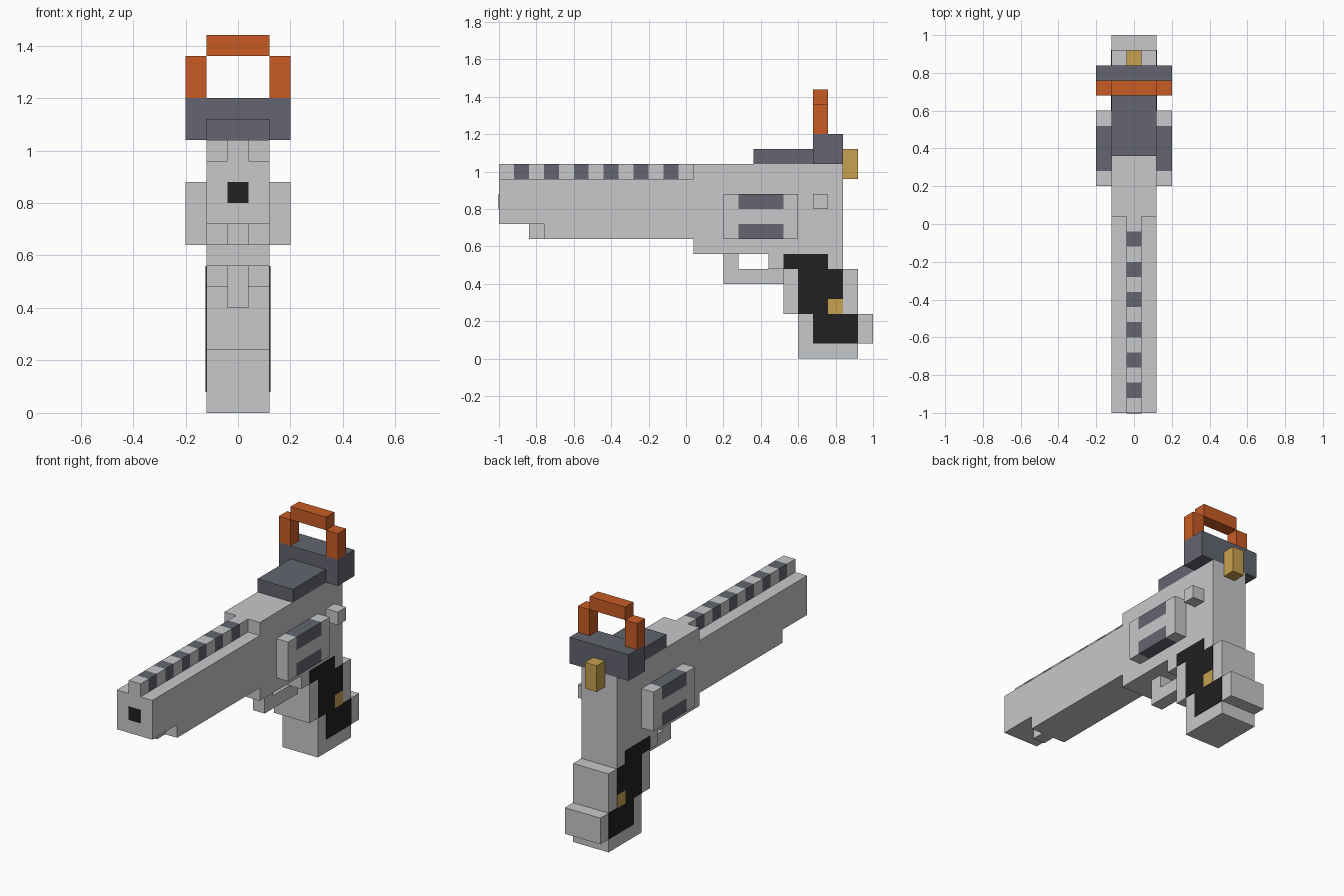
import bpy, bmesh
from mathutils import Vector

if "Cube" in bpy.data.objects:
    bpy.data.objects.remove(bpy.data.objects["Cube"])


def material(name, r, g, b):
    m = bpy.data.materials.new(name)
    m.diffuse_color = (r, g, b, 1)
    m.use_nodes = True
    m.node_tree.nodes["Principled BSDF"].inputs["Base Color"].default_value = m.diffuse_color
    return m


STEEL = material("light_steel", 0.57, 0.58, 0.59)
SLATE = material("dark_slate", 0.125, 0.13, 0.16)
ORANGE = material("orange", 0.58, 0.107, 0.018)
GOLD = material("gold", 0.58, 0.355, 0.08)
BLACK = material("black", 0.015, 0.015, 0.015)


def finish(bm, name, mats):
    bmesh.ops.recalc_face_normals(bm, faces=bm.faces)
    mesh = bpy.data.meshes.new(name)
    bm.to_mesh(mesh)
    bm.free()
    for m in mats:
        mesh.materials.append(m)
    obj = bpy.data.objects.new(name, mesh)
    bpy.context.collection.objects.link(obj)
    return obj


def box(name, x, y, z, mats, y_cuts=(), z_cuts=(), rule=None):
    """Box from ranges; optional cuts, with a rule picking the second colour."""
    bm = bmesh.new()
    bmesh.ops.create_cube(bm, size=1)
    for v in bm.verts:
        v.co = Vector([r[0] + (c + 0.5) * (r[1] - r[0]) for c, r in zip(v.co, (x, y, z))])
    cuts = [((0, c, 0), (0, 1, 0)) for c in y_cuts] + [((0, 0, c), (0, 0, 1)) for c in z_cuts]
    for co, no in cuts:
        bmesh.ops.bisect_plane(bm, geom=bm.verts[:] + bm.edges[:] + bm.faces[:],
                               plane_co=co, plane_no=no)
    if rule:
        for f in bm.faces:
            f.material_index = int(rule(f.calc_center_median()))
    return finish(bm, name, mats)


def extrude(name, profile, x0, x1, mat):
    """Side profile (y, z) extruded across x."""
    bm = bmesh.new()
    face = bm.faces.new([bm.verts.new((x0, y, z)) for y, z in profile])
    res = bmesh.ops.extrude_face_region(bm, geom=[face])
    moved = [g for g in res["geom"] if isinstance(g, bmesh.types.BMVert)]
    bmesh.ops.translate(bm, verts=moved, vec=(x1 - x0, 0, 0))
    return finish(bm, name, [mat])


# Barrel, frame and grip
extrude("barrel", [(-1, .72), (-.76, .72), (-.76, .64), (.04, .64), (.04, .96), (-1, .96)],
        -.12, .12, STEEL)
box("barrel_lug", (-.04, .04), (-.84, -.76), (.64, .72), [STEEL])
box("muzzle_hole", (-.04, .04), (-1.003, -1), (.80, .88), [BLACK])
box("frame", (-.12, .12), (.04, .84), (.56, 1.04), [STEEL])
extrude("grip", [(.44, .56), (.44, .48), (.52, .48), (.52, .24), (.6, .24), (.6, 0), (.92, 0),
                 (.92, .08), (1, .08), (1, .24), (.92, .24), (.92, .48), (.84, .48), (.84, .56)],
        -.12, .12, STEEL)
extrude("trigger_guard", [(.2, .56), (.2, .4), (.52, .4), (.52, .48), (.28, .48), (.28, .56)],
        -.04, .04, STEEL)

# Striped top rail
stripes = [(-.92 + .16 * i, -.84 + .16 * i) for i in range(6)]
box("top_rail", (-.04, .04), (-1, .04), (.96, 1.04), [STEEL, SLATE],
    y_cuts=[y for s in stripes for y in s],
    rule=lambda c: any(a < c.y < b for a, b in stripes))

# Cylinder bulges and grip inlays on both sides
inlay = [(.52, .48), (.6, .48), (.6, .24), (.68, .24), (.68, .08), (.92, .08), (.92, .24),
         (.76, .24), (.76, .32), (.84, .32), (.84, .48), (.76, .48), (.76, .56), (.52, .56)]
for side, s in (("left", -1), ("right", 1)):
    box(side + "_cylinder", sorted((s * .12, s * .2)), (.2, .6), (.64, .88), [STEEL, SLATE],
        y_cuts=(.28, .52), z_cuts=(.72, .80),
        rule=lambda c: .28 < c.y < .52 and not .72 < c.z < .80)
    extrude(side + "_grip_inlay", inlay, s * .12, s * .123, BLACK)
    box(side + "_grip_stud", sorted((s * .12, s * .123)), (.76, .84), (.24, .32), [GOLD])
box("side_button", (.12, .2), (.68, .76), (.80, .88), [STEEL])

# Top cover, rear block, hammer and orange arch
box("top_cover", (-.12, .12), (.36, .68), (1.04, 1.12), [SLATE])
box("rear_block", (-.2, .2), (.68, .84), (1.04, 1.20), [SLATE])
box("hammer", (-.04, .04), (.84, .92), (.96, 1.12), [GOLD])
for side, s in (("left", -1), ("right", 1)):
    box(side + "_arch_post", sorted((s * .12, s * .2)), (.68, .76), (1.20, 1.36), [ORANGE])
box("arch_top", (-.12, .12), (.68, .76), (1.36, 1.44), [ORANGE])
